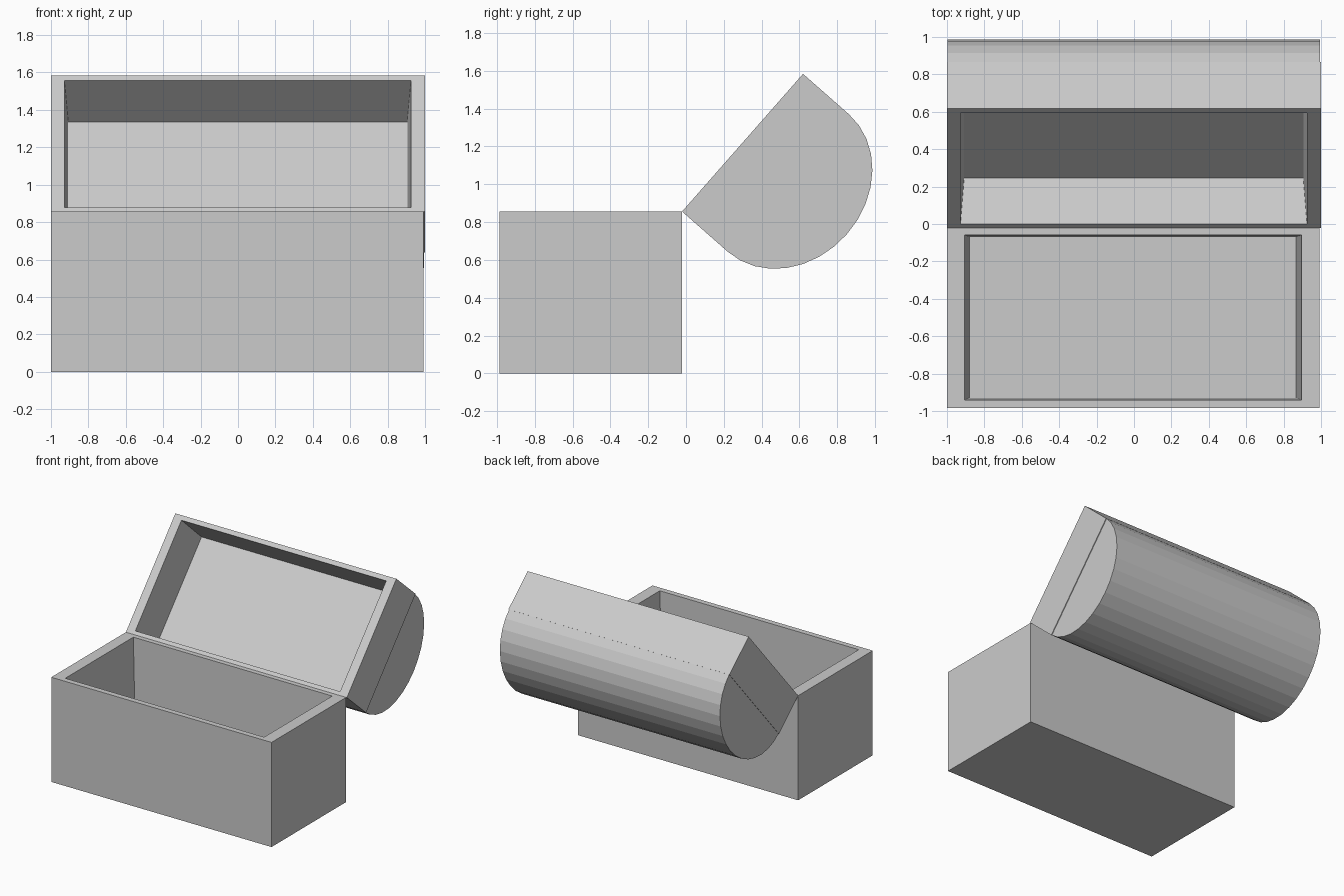
import bpy, bmesh, math
from mathutils import Matrix

if "Cube" in bpy.data.objects:
    bpy.data.objects.remove(bpy.data.objects["Cube"])


def finish(name, bm, matrix):
    bmesh.ops.recalc_face_normals(bm, faces=bm.faces)
    bm.transform(matrix)
    mesh = bpy.data.meshes.new(name)
    bm.to_mesh(mesh)
    bm.free()
    obj = bpy.data.objects.new(name, mesh)
    bpy.context.collection.objects.link(obj)
    return obj


def tub(name, levels, matrix):
    """Hollow box from rectangular loops (x0, x1, y0, y1, z): outside up, over the rim, down inside."""
    bm = bmesh.new()
    loops = [[bm.verts.new((x, y, z)) for x, y in ((x0, y0), (x1, y0), (x1, y1), (x0, y1))]
             for x0, x1, y0, y1, z in levels]
    for a, b in zip(loops, loops[1:]):
        for i in range(4):
            j = (i + 1) % 4
            bm.faces.new((a[i], a[j], b[j], b[i]))
    bm.faces.new(loops[0])
    bm.faces.new(loops[-1])
    return finish(name, bm, matrix)


# Open chest body with slightly tapered cavity
H = 0.856
tub("chest_body", [
    (-1.0, 0.993, -0.985, -0.021, 0),
    (-1.0, 0.993, -0.985, -0.021, H),
    (-0.905, 0.895, -0.94, -0.06, H),
    (-0.88, 0.867, -0.93, -0.07, 0.08)], Matrix.Identity(4))

# Lid frame: hinge on the back rim, swung open; local z points out of the lid opening
L = 0.969
hinge = Matrix.Translation((0, -0.021, H)) @ Matrix.Rotation(math.atan2(0.728, 0.64), 4, 'X')
tub("lid_frame", [
    (-1.0, 1.0, 0, L, -0.33),
    (-1.0, 1.0, 0, L, 0),
    (-0.928, 0.925, 0.03, 0.932, 0),
    (-0.908, 0.905, 0.042, 0.92, -0.319)], hinge)

# Rounded lid top: half of a 32-sided barrel, a touch narrower than the frame
bm = bmesh.new()
N, R, D = 16, L / 2, 0.412
arc = [bm.verts.new((-0.997, R - R * math.cos(math.pi * i / N), -0.322 - D * math.sin(math.pi * i / N)))
       for i in range(N + 1)]
face = bm.faces.new(arc)
ext = bmesh.ops.extrude_face_region(bm, geom=[face], use_keep_orig=True)
bmesh.ops.translate(bm, vec=(1.991, 0, 0),
                    verts=[g for g in ext["geom"] if isinstance(g, bmesh.types.BMVert)])
finish("lid_barrel_top", bm, hinge)
